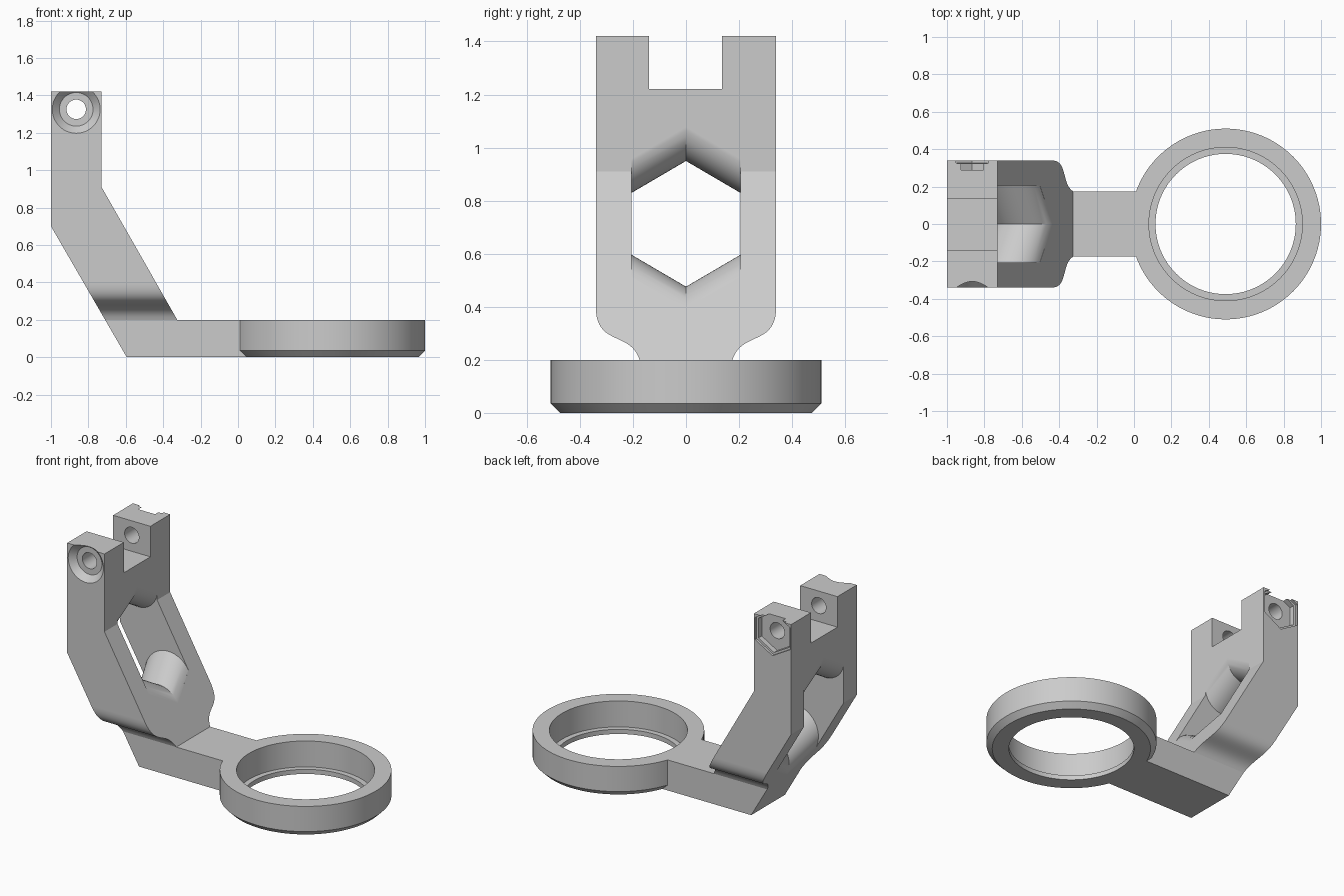
import bpy, bmesh
from math import sin, cos, radians, tau
from mathutils import Vector

cube = bpy.data.objects.get("Cube")
if cube:
    bpy.data.objects.remove(cube, do_unlink=True)

grey = bpy.data.materials.new("plain grey")
grey.use_nodes = True
grey.diffuse_color = (0.6, 0.6, 0.6, 1)
grey.node_tree.nodes["Principled BSDF"].inputs["Base Color"].default_value = (0.6, 0.6, 0.6, 1)


def loft(name, loops, closed=False):
    """Skin a row of equal-length loops; cap the ends unless closed."""
    bm = bmesh.new()
    rows = [[bm.verts.new(p) for p in loop] for loop in loops]
    n = len(rows[0])
    pairs = list(zip(rows, rows[1:]))
    if closed:
        pairs.append((rows[-1], rows[0]))
    else:
        bm.faces.new(rows[0])
        bm.faces.new(rows[-1])
    for a, b in pairs:
        for i in range(n):
            j = (i + 1) % n
            bm.faces.new((a[i], a[j], b[j], b[i]))
    bmesh.ops.recalc_face_normals(bm, faces=bm.faces)
    mesh = bpy.data.meshes.new(name)
    bm.to_mesh(mesh)
    bm.free()
    mesh.materials.append(grey)
    obj = bpy.data.objects.new(name, mesh)
    bpy.context.collection.objects.link(obj)
    return obj


def combine(target, tool, operation):
    """Apply a boolean and remove the tool."""
    mod = target.modifiers.new(tool.name, 'BOOLEAN')
    mod.operation, mod.solver, mod.object = operation, 'EXACT', tool
    bpy.context.view_layer.objects.active = target
    bpy.ops.object.modifier_apply(modifier=mod.name)
    bpy.data.objects.remove(tool, do_unlink=True)


def along_y(profile, y0, y1):
    return [[(x, y, z) for x, z in profile] for y in (y0, y1)]


def arc(cx, cz, r, start, end, steps=20):
    angles = [radians(start + (end - start) * i / steps) for i in range(steps + 1)]
    return [(cx + r * cos(a), cz + r * sin(a)) for a in angles]


# Bent arm: side profile trimmed by the front outline with its flared neck
side = [(-1, 1.42), (-1, 0.7), (-0.595, 0), (0.06, 0), (0.06, 0.2),
        (-0.325, 0.2), (-0.73, 0.91), (-0.73, 1.42)]
arm = loft("bent_arm_with_ring", along_y(side, -0.5, 0.5))

a, b, c, d = (Vector(p) for p in ((0.34, 0.4), (0.34, 0.25), (0.21, 0.31), (0.175, 0.2)))
neck = []
for i in range(21):
    t = i / 20
    neck.append(a * (1 - t)**3 + b * 3 * t * (1 - t)**2 + c * 3 * t * t * (1 - t) + d * t**3)
half = [(0.34, 1.5)] + [tuple(p) for p in neck] + [(0.175, -0.1)]
outline = half + [(-y, z) for y, z in reversed(half)]
trim = loft("outline_trim", [[(x, y, z) for y, z in outline] for x in (-1.2, 0.3)])
combine(arm, trim, 'INTERSECT')

# Hexagonal window with fully rounded upper and lower walls
sections = []
for y, rise in ((-0.205, 0.12), (0, 0), (0.205, 0.12)):
    low_x, low_z, top_z = -0.58 - 0.574 * rise, 0.308 + rise, 1.085 - rise
    loop = arc(low_x, low_z, 0.168, 210, 30)
    loop += arc(low_x, low_z, 0.3, 30, 30, 1)[:1] + [(-0.55, top_z)]
    loop += arc(-0.865, top_z, 0.1355, 360, 180)
    loop += [(-1.2, top_z), (-1.2, 0.75)] + arc(low_x, low_z, 0.4, 210, 210, 1)[:1]
    sections.append([(x, y, z) for x, z in loop])
combine(arm, loft("window_cutter", sections), 'DIFFERENCE')

# Slot between the two lugs
slot = [(-1.2, 1.22), (-0.5, 1.22), (-0.5, 1.6), (-1.2, 1.6)]
combine(arm, loft("slot_cutter", along_y(slot, -0.14, 0.135)), 'DIFFERENCE')


# Bolt hole, countersink and nut pocket share one axis
def axis_cutter(name, stations, sides):
    loops = [[(-0.865 + r * sin(tau * i / sides), y, 1.325 + r * cos(tau * i / sides))
              for i in range(sides)] for y, r in stations]
    combine(arm, loft(name, loops), 'DIFFERENCE')


axis_cutter("bolt_hole_cutter", [(-0.5, 0.052), (0.5, 0.052)], 40)
axis_cutter("countersink_cutter", [(-0.345, 0.133), (-0.302, 0.09)], 48)
axis_cutter("nut_pocket_cutter", [(0.36, 0.145), (0.325, 0.145), (0.324, 0.13), (0.29, 0.13)], 6)

# Ring with a bottom chamfer and an inner retaining lip
section = [(0.375, 0), (0.475, 0), (0.51, 0.035), (0.51, 0.2),
           (0.41, 0.2), (0.41, 0.03), (0.375, 0.03)]
steps = 96
ring = loft("ring", [[(0.49 + r * cos(tau * i / steps), r * sin(tau * i / steps), z)
                      for r, z in section] for i in range(steps)], closed=True)
combine(arm, ring, 'UNION')

# Smooth the rounds, keep the hard edges
bpy.ops.object.select_all(action='DESELECT')
arm.select_set(True)
bpy.context.view_layer.objects.active = arm
bpy.ops.object.shade_smooth_by_angle(angle=radians(20))
weighted = arm.modifiers.new("flat_face_normals", 'WEIGHTED_NORMAL')
weighted.keep_sharp = True
